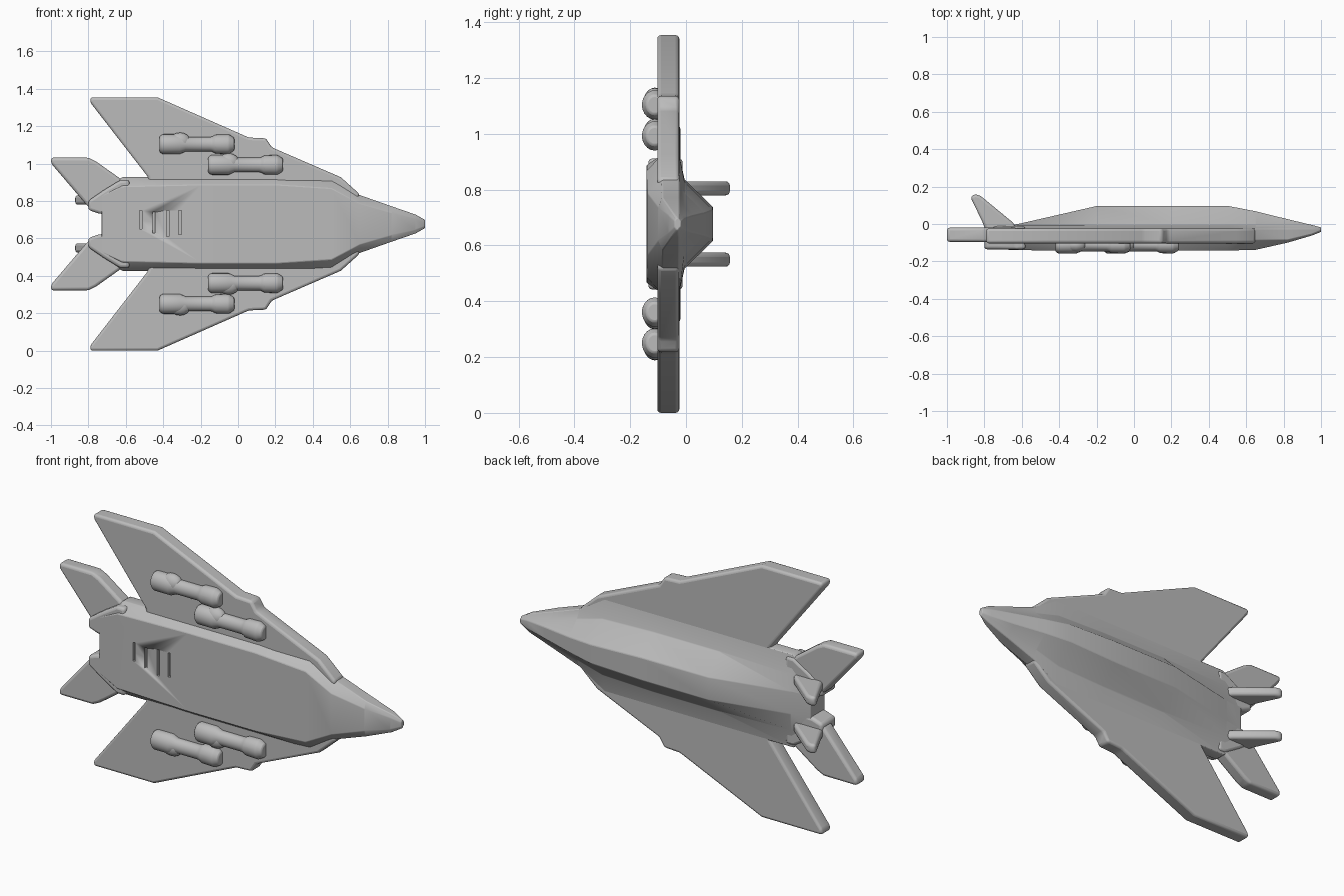
import bpy, bmesh, math
from mathutils import Matrix

if "Cube" in bpy.data.objects:
    bpy.data.objects.remove(bpy.data.objects["Cube"])

ZC = 0.677  # height of the aircraft's centre line (it lies on its side, nose to +x)

grey = bpy.data.materials.new("matte grey")
grey.use_nodes = True
grey.diffuse_color = (0.5, 0.5, 0.5, 1)
grey.node_tree.nodes["Principled BSDF"].inputs["Base Color"].default_value = (0.5, 0.5, 0.5, 1)


def finish(name, bm, bevel=0.0, segments=3, angle=40):
    """Turn a bmesh into a smooth-shaded grey object with rounded edges."""
    bmesh.ops.recalc_face_normals(bm, faces=bm.faces)
    me = bpy.data.meshes.new(name)
    bm.to_mesh(me)
    bm.free()
    me.materials.append(grey)
    me.shade_smooth()
    me.set_sharp_from_angle(angle=math.radians(angle))
    ob = bpy.data.objects.new(name, me)
    bpy.context.collection.objects.link(ob)
    if bevel:
        mod = ob.modifiers.new("rounded", 'BEVEL')
        mod.width, mod.segments = bevel, segments
        mod.limit_method, mod.angle_limit = 'ANGLE', math.radians(25)
    return ob


def loft(bm, rings):
    """Skin a list of closed rings and cap both ends."""
    rows = [[bm.verts.new(p) for p in ring] for ring in rings]
    n = len(rows[0])
    for a, b in zip(rows, rows[1:]):
        for i in range(n):
            bm.faces.new((a[i], a[(i + 1) % n], b[(i + 1) % n], b[i]))
    bm.faces.new(rows[0])
    bm.faces.new(rows[-1])


def slab(name, outline, y0, y1, side, bevel):
    """Plate cut to an (x, distance from centre line) outline."""
    bm = bmesh.new()
    loft(bm, [[(x, y, ZC + side * d) for x, d in outline] for y in (y0, y1)])
    return finish(name, bm, bevel)


# Fuselage: x, back y, back half width, shoulder half width, chine half width, belly half width, belly y
stations = [
    (-0.73, -0.015, 0.06, 0.12, 0.17, 0.15, -0.135),
    (-0.62, 0.000, 0.06, 0.15, 0.25, 0.20, -0.140),
    (-0.20, 0.096, 0.06, 0.16, 0.25, 0.21, -0.142),
    (0.20, 0.097, 0.06, 0.16, 0.25, 0.21, -0.142),
    (0.50, 0.097, 0.05, 0.15, 0.25, 0.19, -0.142),
    (0.65, 0.068, 0.04, 0.11, 0.155, 0.11, -0.138),
    (0.82, 0.026, 0.03, 0.06, 0.095, 0.06, -0.100),
    (0.95, -0.005, 0.02, 0.03, 0.05, 0.03, -0.062),
    (1.00, -0.018, 0.01, 0.015, 0.022, 0.012, -0.042),
]
bm = bmesh.new()
rings = []
for x, top, wt, ws, wc, wb, bot in stations:
    shoulder = min(-0.005, top - 0.006)
    half = [(top, wt), (shoulder, ws), (min(-0.025, shoulder - 0.004), wc),
            (max(-0.085, bot + 0.008), wc), (bot, wb)]
    rings.append([(x, y, ZC + d) for y, d in half] + [(x, y, ZC - d) for y, d in reversed(half)])
loft(bm, rings)
fuselage = finish("fuselage", bm, 0.012, 2)

# Belly vents cut as shallow slots
bm = bmesh.new()
for x, z0, z1 in ((-0.52, 0.65, 0.75), (-0.45, 0.63, 0.74), (-0.375, 0.61, 0.75), (-0.31, 0.62, 0.75)):
    bmesh.ops.create_cube(bm, size=1, matrix=Matrix.Translation((x, -0.142, (z0 + z1) / 2))
                          @ Matrix.Diagonal((0.014, 0.03, z1 - z0, 1)))
cutter = finish("vent_cutter", bm)
cutter.hide_render = True
cutter.hide_set(True)
cutter.display_type = 'WIRE'
cut = fuselage.modifiers.new("vents", 'BOOLEAN')
cut.object, cut.operation = cutter, 'DIFFERENCE'

wing = [(-0.79, 0.677), (-0.43, 0.677), (0.04, 0.47), (0.06, 0.462), (0.15, 0.458), (0.18, 0.41),
        (0.55, 0.25), (0.65, 0.16), (0.62, 0.05), (-0.46, 0.05), (-0.48, 0.25), (-0.79, 0.65)]
tail = [(-1.0, 0.355), (-0.80, 0.355), (-0.76, 0.335), (-0.64, 0.25), (-0.58, 0.20), (-0.58, 0.07),
        (-0.72, 0.07), (-0.80, 0.09), (-1.0, 0.325)]
lobe = [(-0.58, 0.05), (-0.74, 0.055), (-0.80, 0.075), (-0.80, 0.125), (-0.72, 0.18), (-0.63, 0.235), (-0.58, 0.235)]
fin = [(-0.875, 0.145), (-0.85, 0.16), (-0.82, 0.15), (-0.65, 0.01), (-0.62, -0.03), (-0.79, -0.04), (-0.81, 0.01)]

# Store profile along its length: distance from rear, radius
store = [(0.0, 0.035), (0.015, 0.046), (0.11, 0.046), (0.14, 0.034), (0.28, 0.034), (0.30, 0.044), (0.37, 0.046), (0.40, 0.03)]

for side, label in ((1, "upper"), (-1, "lower")):
    slab(label + "_wing", wing, -0.103, -0.024, side, 0.026)
    slab(label + "_tailplane", tail, -0.095, -0.02, side, 0.022)
    slab(label + "_engine_lobe", lobe, -0.135, -0.012, side, 0.015)

    # Tail fin standing off the back
    bm = bmesh.new()
    loft(bm, [[(x, y, ZC + side * d) for x, y in fin] for d in (0.103, 0.153)])
    finish(label + "_fin", bm, 0.018)

    # Two stores under each wing, each on a short pylon
    for place, x0, d in (("outer", -0.42, 0.427), ("inner", -0.16, 0.316)):
        bm = bmesh.new()
        z = ZC + side * d
        loft(bm, [[(x0 + s, -0.112 + r * math.cos(a), z + 1.15 * r * math.sin(a))
                   for a in (math.tau * k / 20 for k in range(20))] for s, r in store])
        # mid-body lug
        bmesh.ops.create_uvsphere(bm, u_segments=14, v_segments=8, radius=1,
                                  matrix=Matrix.Translation((x0 + 0.11, -0.112, z + side * 0.012))
                                  @ Matrix.Diagonal((0.06, 0.04, 0.05, 1)))
        finish(f"{label}_{place}_store", bm, 0.008, 2)
